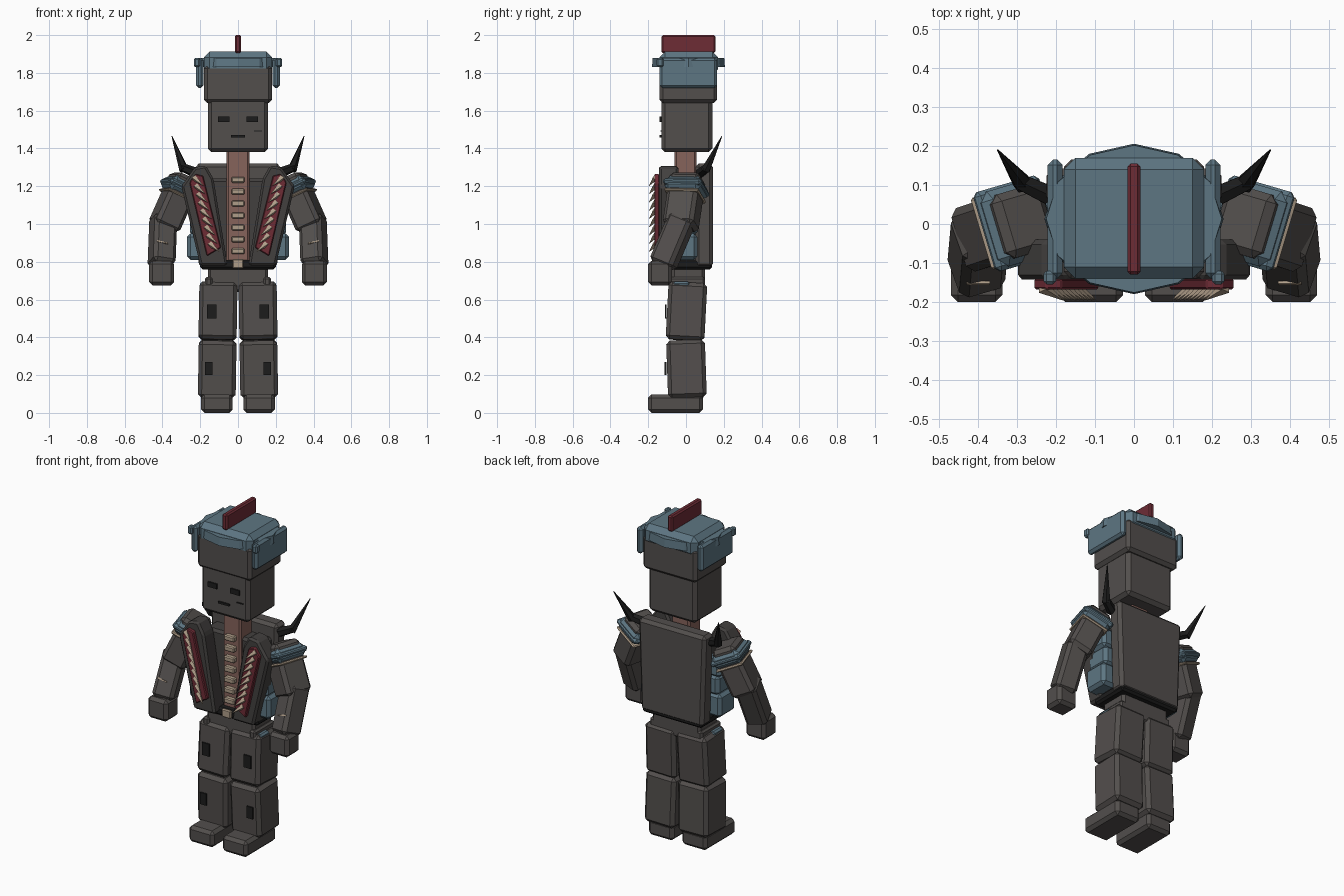
import bpy, bmesh
from math import radians, cos, sin, pi
from mathutils import Matrix, Vector, Euler

cube = bpy.data.objects.get("Cube")
if cube:
    bpy.data.objects.remove(cube, do_unlink=True)


def material(name, rgb):
    m = bpy.data.materials.new(name)
    m.use_nodes = True
    m.diffuse_color = (*rgb, 1)
    m.node_tree.nodes["Principled BSDF"].inputs["Base Color"].default_value = (*rgb, 1)
    return m


GREY = material("charcoal grey", (0.085, 0.077, 0.073))
DARK = material("dark grey", (0.055, 0.051, 0.049))
BLACK = material("black", (0.012, 0.012, 0.012))
BLUE = material("steel blue", (0.11, 0.18, 0.225))
RED = material("dark red", (0.155, 0.025, 0.036))
BONE = material("bone", (0.43, 0.34, 0.25))
SKIN = material("skin", (0.24, 0.125, 0.105))


def finish(name, bm, mat, matrix=None, pair=False):
    """Turn a bmesh into an object; a pair also gets its mirror image across x."""
    if matrix:
        bm.transform(matrix)
    bmesh.ops.recalc_face_normals(bm, faces=bm.faces)
    for side in (("left_", "right_") if pair else ("",)):
        if side == "right_":
            bm.transform(Matrix.Diagonal((-1, 1, 1, 1)))
            bmesh.ops.reverse_faces(bm, faces=bm.faces)
        mesh = bpy.data.meshes.new(side + name)
        bm.to_mesh(mesh)
        mesh.materials.append(mat)
        bpy.context.collection.objects.link(bpy.data.objects.new(side + name, mesh))
    bm.free()


def block(size, bevel, taper=1.0):
    bm = bmesh.new()
    bmesh.ops.create_cube(bm, size=1)
    for v in bm.verts:
        k = taper if v.co.z < 0 else 1
        v.co = Vector((v.co.x * size[0] * k, v.co.y * size[1], v.co.z * size[2]))
    if bevel:
        bmesh.ops.bevel(bm, geom=bm.edges[:], offset=bevel, segments=1, affect='EDGES')
    return bm


def box(name, mat, lo, hi, bevel=0.014, rot=(0, 0, 0), pair=False, taper=1.0):
    lo, hi = Vector(lo), Vector(hi)
    turn = Euler([radians(a) for a in rot]).to_matrix().to_4x4()
    finish(name, block(hi - lo, bevel, taper), mat,
           Matrix.Translation((lo + hi) / 2) @ turn, pair)


def limb_frame(a, b):
    z = (Vector(a) - Vector(b)).normalized()
    x = Vector((0.28, 0.96, 0)).cross(z).normalized()
    return Matrix((x, z.cross(x), z)).transposed().to_4x4()


def limb(name, mat, a, b, width, depth, bevel=0.02):
    """Block running from point a to point b, turned with the arm."""
    a, b = Vector(a), Vector(b)
    finish(name, block((width, depth, (a - b).length), bevel), mat,
           Matrix.Translation((a + b) / 2) @ limb_frame(a, b), True)


def prism(name, mat, points, y0, y1, bevel=0.012, pair=True):
    bm = bmesh.new()
    face = bm.faces.new([bm.verts.new((x, y0, z)) for x, z in points])
    out = bmesh.ops.extrude_face_region(bm, geom=[face])
    bmesh.ops.translate(bm, vec=(0, y1 - y0, 0),
                        verts=[g for g in out["geom"] if isinstance(g, bmesh.types.BMVert)])
    if bevel:
        bmesh.ops.bevel(bm, geom=bm.edges[:], offset=bevel, segments=1, affect='EDGES')
    finish(name, bm, mat, None, pair)


def spike(bm, base, tip, r, sides=4, r_tip=0.0):
    base, tip = Vector(base), Vector(tip)
    d = tip - base
    m = Matrix.Translation((base + tip) / 2) @ d.to_track_quat('Z', 'Y').to_matrix().to_4x4()
    bmesh.ops.create_cone(bm, cap_ends=True, segments=sides, radius1=r, radius2=r_tip,
                          depth=d.length, matrix=m)


# Head and face
box("head", GREY, (-.16, -.13, 1.38), (.16, .14, 1.7), 0.02)
box("head_band", GREY, (-.18, -.14, 1.64), (.18, .165, 1.84), 0.018)
box("eye", BLACK, (.045, -.139, 1.54), (.105, -.13, 1.57), 0, pair=True)
box("mouth", BLACK, (-.036, -.139, 1.458), (.036, -.13, 1.47), 0)
box("cheek_scar", BLACK, (.085, -.136, 1.49), (.127, -.13, 1.496), 0)

# Cap with round brim, side flaps and crest
brim = bmesh.new()
bmesh.ops.create_cone(brim, cap_ends=True, segments=12, radius1=1, radius2=0.98, depth=1)
finish("cap_brim", brim, BLUE,
       Matrix.Translation((0, .013, 1.855)) @ Matrix.Diagonal((.23, .193, .05, 1)))
box("cap_top", BLUE, (-.18, -.14, 1.79), (.18, .17, 1.912), 0.03)
box("cap_flap", BLUE, (.183, -.14, 1.72), (.222, .165, 1.88), 0.014, pair=True)
box("cap_rivet", BLUE, (.2, -.155, 1.83), (.232, -.12, 1.88), 0.008, pair=True)
box("crest", RED, (-.017, -.13, 1.905), (.017, .155, 2.0), 0.008)

# Torso
box("neck_and_chest", SKIN, (-.06, -.06, .8), (.06, .055, 1.39), 0.01)
box("inner_vest", DARK, (-.19, -.045, .78), (.19, .08, 1.24), 0.015)
box("jacket_back", GREY, (-.225, .05, .77), (.225, .142, 1.32), 0.018, taper=0.92)
box("belt", BLACK, (-.2, -.1, .76), (.2, .138, .81), 0.012)
box("belt_buckle", BONE, (-.03, -.115, .765), (.03, -.095, .815), 0.006)
for i in range(7):
    z = 0.84 + i * 0.063
    box(f"breast_bone_{i + 1}", BONE, (-.034, -.09, z), (.034, -.055, z + .032), 0.006)
prism("lapel", DARK, [(.13, 1.24), (.17, 1.31), (.23, 1.3), (.3, 1.2),
                      (.2, .78), (.055, .78)], -.143, -.04)
prism("lapel_panel", RED, [(.185, 1.255), (.225, 1.265), (.257, 1.22),
                           (.165, .83), (.09, .875)], -.168, -.14, 0.005)
teeth = bmesh.new()
for i in range(9):
    t = i / 8
    x, z = 0.235 - 0.085 * t, 1.245 - 0.35 * t
    spike(teeth, (x, -.162, z), (x - .055, -.197, z - .045), 0.017)
finish("lapel_teeth", teeth, BONE, None, True)

# Padded ribs on the flanks
for i, (z0, z1, w) in enumerate([(.81, .95, .27), (.94, 1.06, .255), (1.05, 1.17, .265)]):
    box(f"flank_pad_{i + 1}", BLUE, (.17, -.09, z0), (w, .06, z1), 0.018, pair=True)

# Arms
shoulder, elbow, wrist = (.275, .01, 1.25), (.395, -.03, .98), (.405, -.125, .78)
S, E = Vector(shoulder), Vector(elbow)
limb("upper_arm", GREY, shoulder, elbow, .145, .17)
limb("forearm", GREY, (.395, -.015, 1.04), wrist, .125, .135)
limb("shoulder_pad", BLUE, S.lerp(E, .08), S.lerp(E, .36), .175, .2, 0.024)
limb("shoulder_pad_ridge", BLUE, S.lerp(E, .16), S.lerp(E, .27), .19, .212, 0.012)
limb("shoulder_pad_trim", BONE, S.lerp(E, .35), S.lerp(E, .395), .167, .192, 0.006)
box("hand", GREY, (.338, -.2, .675), (.47, -.075, .805), 0.018, pair=True)
box("forearm_scratch", BONE, (.37, -.155, .9), (.43, -.147, .907), 0,
    rot=(-25, -12, 0), pair=True)

# Shoulder horns
horn = bmesh.new()
spike(horn, (.22, .075, 1.27), (.295, .11, 1.3), 0.028, 6, 0.023)
spike(horn, (.285, .103, 1.285), (.35, .19, 1.465), 0.026, 6, 0.002)
finish("shoulder_horn", horn, BLACK, None, True)

# Hips, legs and feet
box("pelvis", GREY, (-.16, -.075, .64), (.16, .1, .78), 0.014)
box("hip_strap", GREY, (.135, -.09, .64), (.175, .1, .72), 0.01, pair=True)
box("hip_pouch", BLUE, (.16, -.07, .645), (.2, .02, .695), 0.01, pair=True)
box("thigh", GREY, (.005, -.1, .385), (.207, .105, .69), 0.02, rot=(-3, -1, 0), pair=True)
box("shin", GREY, (.01, -.1, .08), (.21, .105, .385), 0.02, rot=(2, -1, 0), pair=True)
box("foot", GREY, (.028, -.2, 0), (.195, .09, .098), 0.018, pair=True)
box("thigh_patch", BLACK, (.115, -.112, .5), (.163, -.103, .575), 0, pair=True)
box("shin_patch", BLACK, (.135, -.113, .2), (.175, -.104, .27), 0, pair=True)
